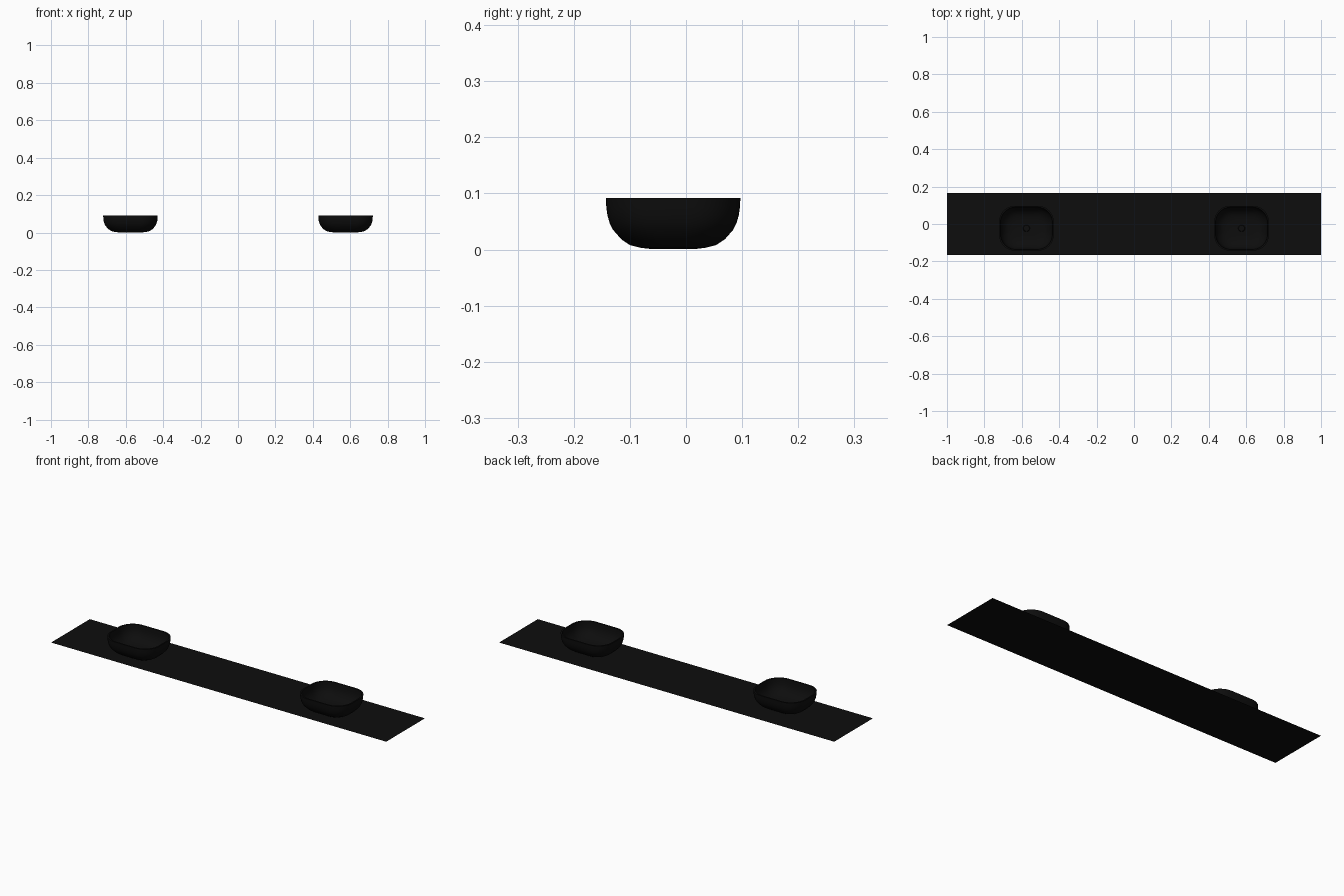
import bpy, bmesh, math

if "Cube" in bpy.data.objects:
    bpy.data.objects.remove(bpy.data.objects["Cube"])

black = bpy.data.materials.new("black_gloss")
black.diffuse_color = (0.004, 0.004, 0.004, 1)
black.use_nodes = True
black.node_tree.nodes["Principled BSDF"].inputs["Base Color"].default_value = black.diffuse_color

HX, HY, CX, CY, R = 0.146, 0.12, 0.575, -0.023, 0.085


def finish(bm, name, smooth=True):
    bmesh.ops.recalc_face_normals(bm, faces=bm.faces)
    me = bpy.data.meshes.new(name)
    bm.to_mesh(me)
    bm.free()
    ob = bpy.data.objects.new(name, me)
    bpy.context.collection.objects.link(ob)
    me.materials.append(black)
    if smooth:
        bpy.ops.object.select_all(action='DESELECT')
        ob.select_set(True)
        bpy.context.view_layer.objects.active = ob
        bpy.ops.object.shade_smooth_by_angle(angle=math.radians(40))
    return ob


def rounded_ring(bm, cx, inset, z, seg=10):
    """Rounded rectangle of vertices, shrunk by inset."""
    hx, hy = HX - inset, HY - inset
    r = min(R - 0.5 * inset, hy * 0.95)
    ring = []
    for q, (sx, sy) in enumerate([(1, 1), (-1, 1), (-1, -1), (1, -1)]):
        for i in range(seg + 1):
            a = math.pi / 2 * (q + i / seg)
            ring.append(bm.verts.new((cx + sx * (hx - r) + r * math.cos(a),
                                      CY + sy * (hy - r) + r * math.sin(a), z)))
    return ring


# Wall section (inset, z): outside from base to rim, then down the inside
section = [(0.08, 0.001), (0.063, 0.003), (0.043, 0.008), (0.028, 0.018),
           (0.013, 0.035), (0.007, 0.047), (0.003, 0.061), (0.001, 0.075),
           (0.0, 0.092), (0.007, 0.092), (0.008, 0.075), (0.010, 0.061),
           (0.014, 0.048), (0.021, 0.036), (0.034, 0.022), (0.048, 0.014),
           (0.066, 0.010), (0.085, 0.008)]

for side, sx in (("left", -1), ("right", 1)):
    # Basin
    bm = bmesh.new()
    rings = [rounded_ring(bm, sx * CX, i, z) for i, z in section]
    for a, b in zip(rings, rings[1:]):
        n = len(a)
        for i in range(n):
            j = (i + 1) % n
            bm.faces.new((a[i], a[j], b[j], b[i]))
    bm.faces.new(rings[0])
    bm.faces.new(rings[-1])
    finish(bm, f"basin_{side}")

    # Drain cap on the basin floor
    bm = bmesh.new()
    bmesh.ops.create_cone(bm, cap_ends=True, segments=24, radius1=0.019,
                          radius2=0.016, depth=0.004)
    bmesh.ops.translate(bm, verts=bm.verts, vec=(sx * CX, CY, 0.009))
    finish(bm, f"drain_{side}")

# Countertop sheet
bm = bmesh.new()
bm.faces.new([bm.verts.new((x, y, 0)) for x, y in
              ((-1, -0.165), (1, -0.165), (1, 0.165), (-1, 0.165))])
finish(bm, "countertop", smooth=False)
